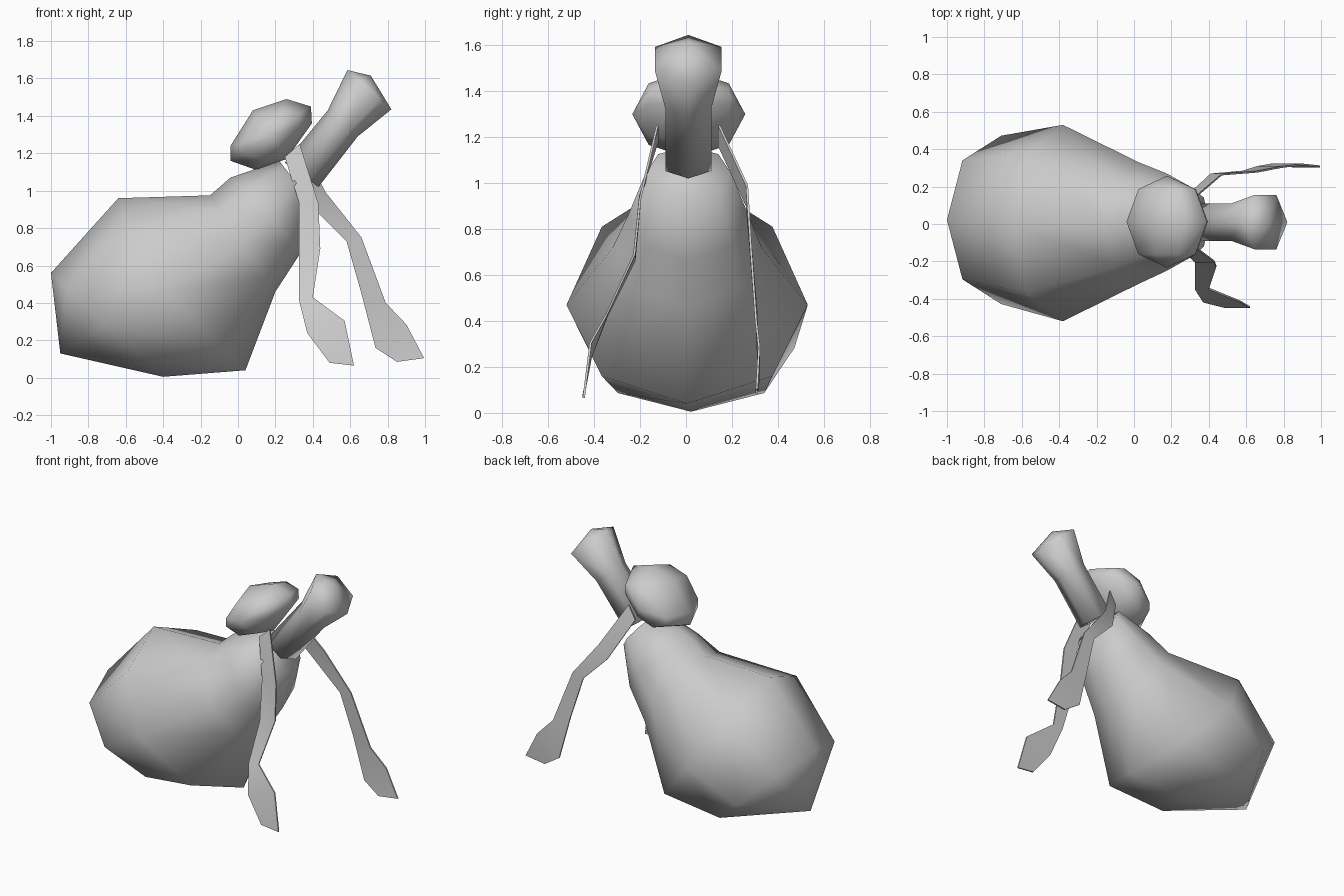
import bpy, bmesh, math
from mathutils import Vector

if "Cube" in bpy.data.objects:
    bpy.data.objects.remove(bpy.data.objects["Cube"])

grey = bpy.data.materials.new("grey")
grey.diffuse_color = (0.6, 0.6, 0.6, 1)
grey.use_nodes = True
grey.node_tree.nodes["Principled BSDF"].inputs["Base Color"].default_value = grey.diffuse_color


def finish(name, bm):
    bmesh.ops.recalc_face_normals(bm, faces=bm.faces)
    for f in bm.faces:
        f.smooth = True
    me = bpy.data.meshes.new(name)
    bm.to_mesh(me)
    bm.free()
    me.materials.append(grey)
    ob = bpy.data.objects.new(name, me)
    bpy.context.collection.objects.link(ob)
    return ob


def loft(name, rings, start=None, end=None):
    """Join rings of points; close each end with a tip point or a flat cap."""
    bm = bmesh.new()
    rows = [[bm.verts.new(p) for p in r] for r in rings]
    n = len(rows[0])
    for a, b in zip(rows, rows[1:]):
        for i in range(n):
            j = (i + 1) % n
            bm.faces.new((a[i], a[j], b[j], b[i]))
    for row, tip in ((rows[0], start), (rows[-1], end)):
        if tip:
            v = bm.verts.new(tip)
            for i in range(n):
                bm.faces.new((row[i], row[(i + 1) % n], v))
        else:
            bm.faces.new(row)
    return finish(name, bm)


def tilted_ring(top, bottom, half_width, sides, y=0.01, shift=(0, 0)):
    """Ellipse through a top and bottom point (x, z); shift moves its sides."""
    t, b = Vector((top[0], y, top[1])), Vector((bottom[0], y, bottom[1]))
    mid, half = (t + b) / 2, (t - b) / 2
    push = Vector((shift[0], 0, shift[1]))
    out = []
    for i in range(sides):
        a = 2 * math.pi * i / sides
        c, s = math.cos(a), math.sin(a)
        out.append(mid + half * c + Vector((0, half_width * s, 0)) + push * s * s)
    return out


# Sack-shaped body, narrowing to the neck
body = [((0.22, 1.16), (0.40, 0.93), 0.185, 0.01, (0, 0)),
        ((-0.04, 1.07), (0.33, 0.66), 0.26, 0.01, (0.03, 0)),
        ((-0.15, 0.975), (0.20, 0.46), 0.325, 0.005, (0, 0)),
        ((-0.64, 0.96), (0.04, 0.04), 0.525, 0.005, (-0.08, -0.03)),
        ((-1.0, 0.56), (-0.40, 0.005), 0.45, 0.022, (-0.01, 0))]
loft("body", [tilted_ring(t, b, w, 8, y, s) for t, b, w, y, s in body],
     end=(-0.95, 0.01, 0.13))

# Snout with a flared, pointed end
hw = 1 / math.sin(math.pi / 3)
snout = [((0.25, 1.15), (0.43, 1.02), 0.10),
         ((0.48, 1.43), (0.64, 1.29), 0.10),
         ((0.585, 1.645), (0.82, 1.435), 0.145)]
loft("snout", [tilted_ring(t, b, w * hw, 6) for t, b, w in snout], end=(0.71, 0.01, 1.615))

# Flattened round head, poles pointing sideways
outline = [(-0.04, 1.24), (0.08, 1.43), (0.26, 1.49), (0.39, 1.45),
           (0.395, 1.36), (0.26, 1.17), (0.10, 1.11), (-0.04, 1.16)]
cx, cy, cz = 0.175, 0.012, 1.30
rings = [[(cx + (x - cx) * s, cy + y, cz + (z - cz) * s) for x, z in outline]
         for y, s in ((-0.174, 0.707), (0, 1), (0.174, 0.707))]
loft("head", rings, start=(cx, cy - 0.246, cz), end=(cx, cy + 0.246, cz))


def arm(name, rows):
    """Thin ribbon from rows of (x, z, x, z, y): its two edges and its depth."""
    rings = [((x0, y - 0.005, z0), (x1, y - 0.005, z1),
              (x1, y + 0.005, z1), (x0, y + 0.005, z0)) for x0, z0, x1, z1, y in rows]
    ob = loft(name, rings)
    bpy.ops.object.select_all(action='DESELECT')
    ob.select_set(True)
    bpy.context.view_layer.objects.active = ob
    bpy.ops.object.shade_smooth_by_angle(angle=math.radians(60))


# Limp ribbon arms ending in flat hands
arm("front_arm", [(0.25, 1.18, 0.33, 1.25, -0.125), (0.325, 0.94, 0.43, 0.93, -0.20),
                  (0.325, 0.66, 0.44, 0.69, -0.225), (0.325, 0.42, 0.40, 0.43, -0.345),
                  (0.37, 0.24, 0.57, 0.305, -0.415), (0.49, 0.08, 0.62, 0.065, -0.445)])
arm("back_arm", [(0.28, 1.16, 0.33, 1.25, 0.145), (0.41, 0.90, 0.47, 0.99, 0.265),
                 (0.58, 0.73, 0.66, 0.75, 0.28), (0.66, 0.45, 0.79, 0.40, 0.305),
                 (0.735, 0.16, 0.90, 0.285, 0.318), (0.85, 0.085, 0.995, 0.105, 0.308)])
